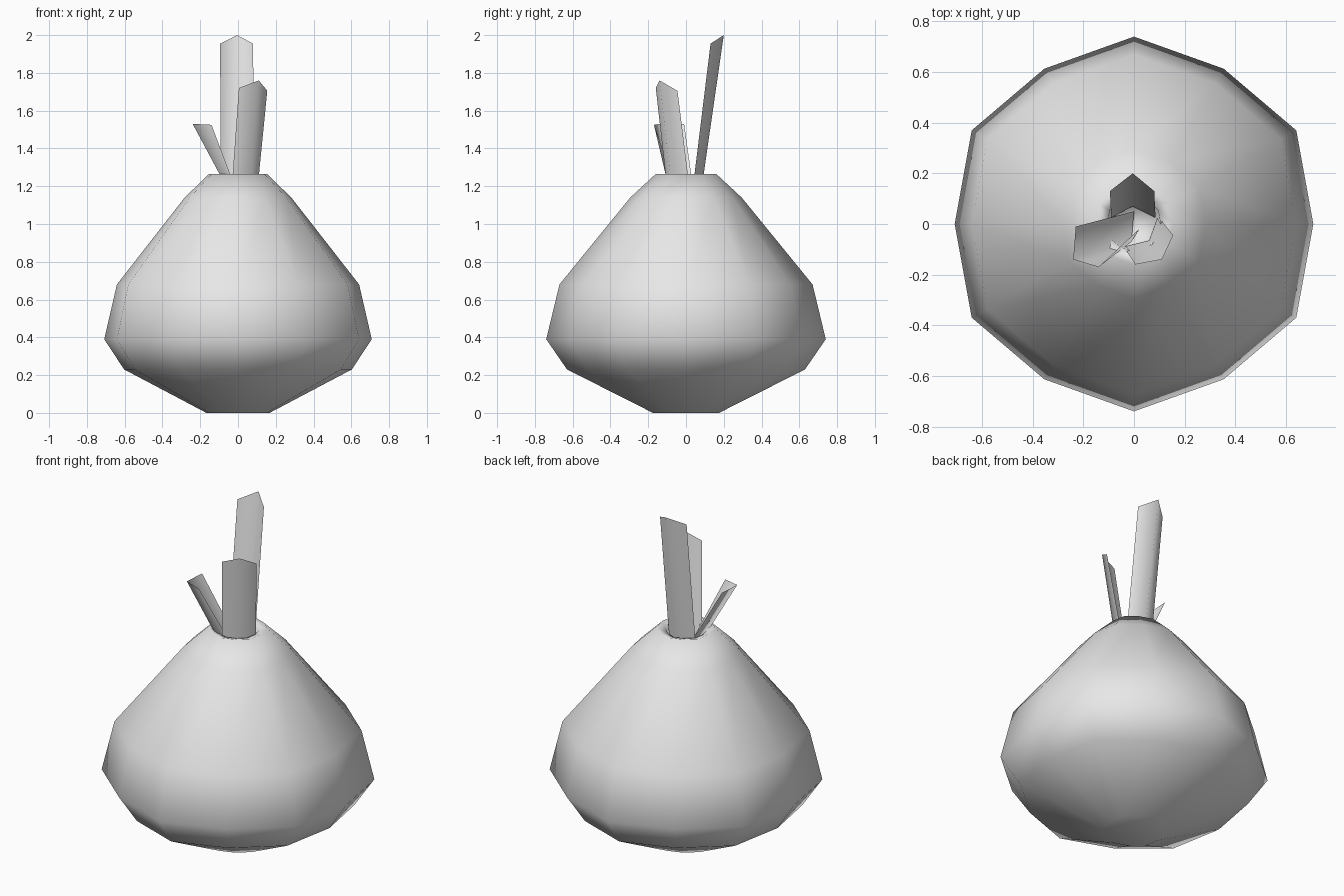
import bpy, bmesh
from math import cos, sin, pi
from mathutils import Vector

cube = bpy.data.objects.get("Cube")
if cube:
    bpy.data.objects.remove(cube, do_unlink=True)

# One plain grey for everything
grey = bpy.data.materials.new("plain_grey")
grey.use_nodes = True
grey.diffuse_color = (0.8, 0.8, 0.8, 1)
grey.node_tree.nodes["Principled BSDF"].inputs["Base Color"].default_value = (0.8, 0.8, 0.8, 1)


def finish(name, bm):
    mesh = bpy.data.meshes.new(name)
    bm.to_mesh(mesh)
    bm.free()
    mesh.materials.append(grey)
    mesh.shade_smooth()
    obj = bpy.data.objects.new(name, mesh)
    bpy.context.collection.objects.link(obj)
    return obj


# Bulb: twelve-sided lathe, every other side vertex slightly pulled in,
# ending in a sunken neck that holds the shoots
SIDES = 12
profile = [(0.175, 0), (0.63, 0.23), (0.74, 0.39), (0.67, 0.68),
           (0.295, 1.14), (0.16, 1.265), (0.11, 1.25), (0.1, 1.08)]
bm = bmesh.new()
rings = []
for radius, z in profile:
    ring = []
    for i in range(SIDES):
        r = radius * (0.957 if i % 2 == 0 else 1)
        a = 2 * pi * i / SIDES
        ring.append(bm.verts.new((r * cos(a), r * sin(a), z)))
    rings.append(ring)
for low, high in zip(rings, rings[1:]):
    for i in range(SIDES):
        j = (i + 1) % SIDES
        bm.faces.new((low[i], low[j], high[j], high[i]))
bm.faces.new(reversed(rings[0]))
bm.faces.new(rings[-1])
finish("bulb", bm)


# Shoots: folded blades, each edge running from the neck to the tip
def shoot(name, tips, bases):
    bm = bmesh.new()
    top = [bm.verts.new(p) for p in tips]
    bottom = [bm.verts.new(p) for p in bases]
    for i in range(2):
        bm.faces.new((bottom[i], bottom[i + 1], top[i + 1], top[i]))
    finish(name, bm)


shoot("tall_back_shoot",
      [(0.08, 0.13, 1.955), (-0.005, 0.2, 2.0), (-0.095, 0.13, 1.955)],
      [(0.085, 0.025, 1.1), (-0.005, 0.07, 1.1), (-0.09, 0.025, 1.1)])
shoot("middle_front_shoot",
      [(0.005, -0.16, 1.72), (0.11, -0.14, 1.76), (0.155, -0.045, 1.705)],
      [(-0.04, -0.09, 1.1), (0.06, -0.065, 1.1), (0.095, 0.03, 1.1)])
shoot("short_right_shoot",
      [(-0.23, -0.01, 1.53), (-0.24, -0.14, 1.53), (-0.14, -0.17, 1.525)],
      [(0.0, 0.05, 1.1), (-0.01, -0.07, 1.1), (0.02, -0.02, 1.1)])
